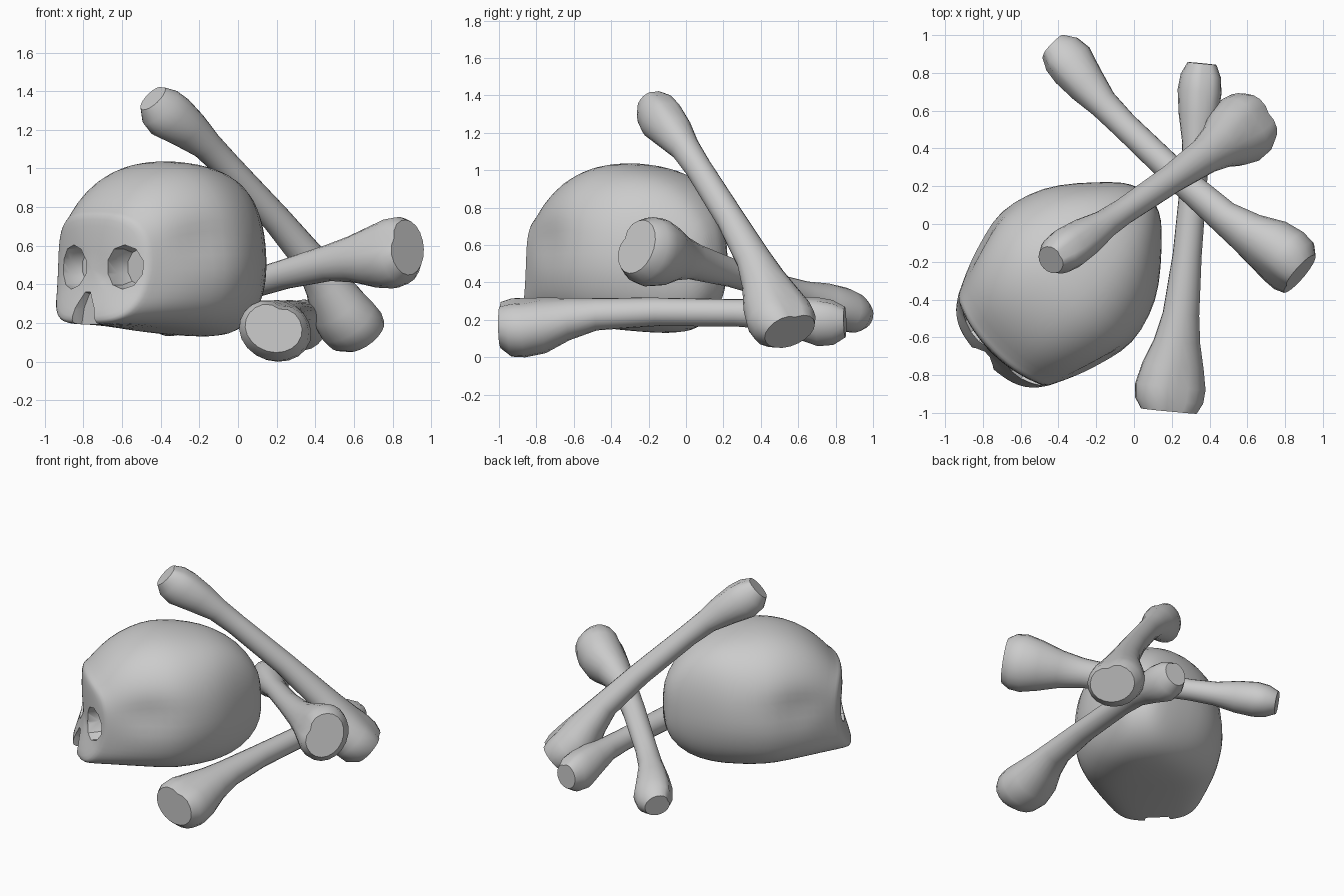
import bpy, bmesh, math
from mathutils import Vector

if "Cube" in bpy.data.objects:
    bpy.data.objects.remove(bpy.data.objects["Cube"])


def make_object(name, bm):
    bmesh.ops.recalc_face_normals(bm, faces=bm.faces)
    me = bpy.data.meshes.new(name)
    bm.to_mesh(me)
    bm.free()
    ob = bpy.data.objects.new(name, me)
    bpy.context.collection.objects.link(ob)
    return ob


def loft(name, rings):
    """Skin a list of closed rings and cap both ends."""
    bm = bmesh.new()
    vr = [[bm.verts.new(p) for p in r] for r in rings]
    for a, b in zip(vr, vr[1:]):
        n = len(a)
        for i in range(n):
            bm.faces.new((a[i], a[(i + 1) % n], b[(i + 1) % n], b[i]))
    bm.faces.new(vr[0])
    bm.faces.new(vr[-1])
    return make_object(name, bm)


def smooth(ob, angle):
    bpy.ops.object.select_all(action='DESELECT')
    ob.select_set(True)
    bpy.context.view_layer.objects.active = ob
    bpy.ops.object.shade_smooth_by_angle(angle=math.radians(angle))


def apply_mod(ob, kind, **props):
    mod = ob.modifiers.new(kind, kind)
    for k, v in props.items():
        setattr(mod, k, v)
    bpy.context.view_layer.objects.active = ob
    bpy.ops.object.modifier_apply(modifier=mod.name)


# Skull: cross-sections from back to face (forward, half width, top z, bottom z)
SKULL = [(-.615, .06, .62, .40), (-.58, .14, .74, .28), (-.47, .25, .89, .17),
         (-.32, .385, .98, .125), (-.18, .46, 1.02, .13), (0, .51, 1.045, .145),
         (.14, .485, 1.035, .165), (.29, .45, .985, .18), (.42, .4, .89, .19),
         (.505, .355, .785, .19)]


def se(v, n):
    return math.copysign(abs(v) ** (2 / n), v)


def skull_ring(u, w, zt, zb, s=1.0, push=0.0, n=32):
    zm = .48
    front = max(0.0, min(1.0, (u - .2) / .3))
    flat = max(0.0, min(1.0, (u + .3) / .4))         # flat skull base
    ring = []
    for i in range(n):
        a = 2 * math.pi * i / n
        c, d = math.cos(a), math.sin(a)
        e = 2.45 + .6 * front ** 3 if d >= 0 else 2.5 + 1.3 * flat
        x = w * se(c, e)
        z = zm + se(d, e) * ((zt - zm) if d >= 0 else (zm - zb))
        if z < zm:                                   # narrow toward the teeth
            x *= 1 - .13 * (zm - z) / .3
        # temple hollow
        x *= 1 - .12 * math.exp(-((z - .61) / .1) ** 2 - ((u - .22) / .18) ** 2)
        x, z = x * s, zm + (z - zm) * s
        f = u + push
        f += front * (.07 * max(0, min(1, (.42 - z) / .2)) - .075 * (x / .34) ** 2 + .015)
        ring.append((x, -f, z))
    return ring


rings = [skull_ring(*s) for s in SKULL]
for s, push in ((.965, .025), (.88, .038), (.6, .04), (.3, .04)):
    rings.append(skull_ring(*SKULL[-1], s=s, push=push))
skull = loft("skull", rings)
apply_mod(skull, 'SUBSURF', levels=1)


def cutter(pts, cx, cz, depth, taper, turn):
    """Tapered plug pointing into the face."""
    def ring(f, k):
        return [(cx + x * k + turn * (.6 - f), -f, cz + z * k) for x, z in pts]
    return loft("socket_cutter", [ring(.75, 1), ring(depth + .06, 1), ring(depth, taper)])


# Eye sockets and nose opening
eye = [(.108 * math.cos(i * math.pi / 5 + .3), .115 * math.sin(i * math.pi / 5 + .3))
       for i in range(10)]
nose = [(-.1, -.14), (-.07, 0), (-.02, .09), (.02, .09), (.07, 0), (.1, -.14)]
cutters = [cutter(eye, .03 + s * .185, .49, .41, .8, -s * .1) for s in (-1, 1)]
cutters.append(cutter(nose, -.01, .28, .55, .8, 0))
for c in cutters:
    c.hide_render = True
    apply_mod(skull, 'BOOLEAN', object=c, operation='DIFFERENCE', solver='EXACT')
    bpy.data.objects.remove(c)
skull.location = (-.36, -.285, 0)
skull.rotation_euler.z = math.radians(-45)
smooth(skull, 35)

# Bones: (position along length, bow, half width, half depth, groove)
BONE = [(0, .015, .15, .125, .18), (.03, .002, .183, .157, .18), (.07, 0, .19, .16, .14),
        (.13, .008, .165, .148, .04), (.2, .04, .125, .112, 0), (.28, .065, .098, .086, 0),
        (.45, .072, .077, .076, 0), (.68, .06, .07, .073, 0), (.77, .05, .078, .08, 0),
        (.85, .03, .105, .11, .05), (.92, .005, .115, .135, .1), (.965, 0, .105, .125, .15),
        (1, 0, .076, .085, .12)]


def bone(name, big, small, bow_dir):
    p, q, up = Vector(big), Vector(small), Vector(bow_dir)
    axis = (q - p).normalized()
    up = (up - axis * up.dot(axis)).normalized()
    side = axis.cross(up)
    rings = []
    for t, off, rx, ry, groove in BONE:
        c = p.lerp(q, t) + up * off
        ring = []
        for i in range(20):
            a = 2 * math.pi * i / 20
            d = a - math.pi / 2
            k = 1 - groove * math.exp(-(d / .3) ** 2)
            ring.append(c + side * rx * k * math.cos(a) + up * ry * k * math.sin(a))
        rings.append(ring)
    smooth(loft(name, rings), 40)


bone("ground_bone", (.18, -.99, .16), (.36, .85, .19), (.3, 0, 1))
bone("crossing_bone", (.885, -.255, .585), (-.43, .94, .225), (-.6, -.6, .4))
bone("leaning_bone", (.64, .55, .13), (-.44, -.19, 1.365), (.6, .3, .6))
